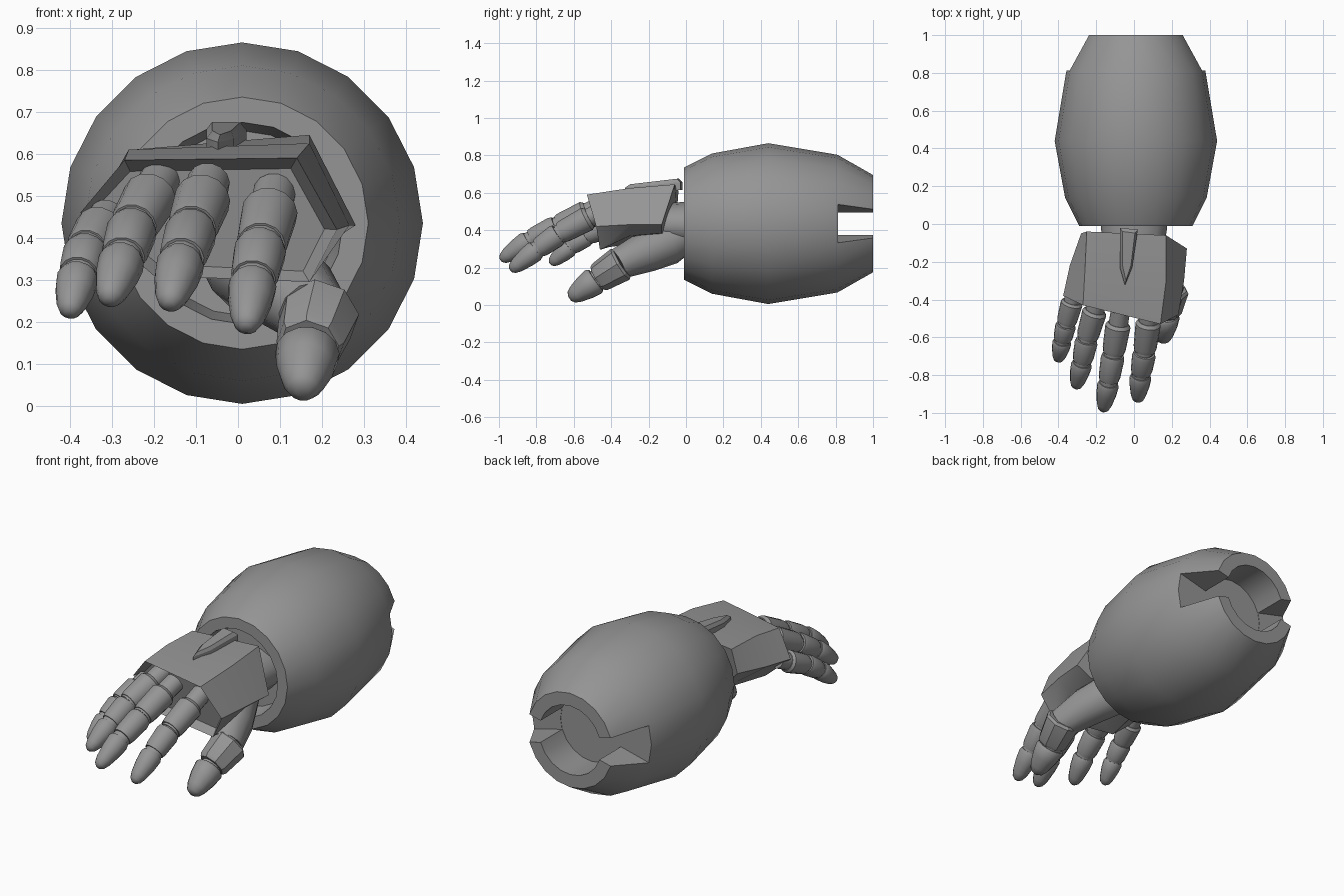
import bpy, bmesh, math
from mathutils import Vector

if "Cube" in bpy.data.objects:
    bpy.data.objects.remove(bpy.data.objects["Cube"])

grey = bpy.data.materials.new("metal grey")
grey.diffuse_color = (0.3, 0.3, 0.3, 1)
grey.use_nodes = True
grey.node_tree.nodes["Principled BSDF"].inputs["Base Color"].default_value = grey.diffuse_color


def finish(ob, angle=35):
    bpy.ops.object.select_all(action='DESELECT')
    ob.select_set(True)
    bpy.context.view_layer.objects.active = ob
    bpy.ops.object.shade_smooth_by_angle(angle=math.radians(angle))


def add(name, bm, angle=35):
    bmesh.ops.recalc_face_normals(bm, faces=bm.faces)
    me = bpy.data.meshes.new(name)
    bm.to_mesh(me)
    bm.free()
    me.materials.append(grey)
    ob = bpy.data.objects.new(name, me)
    bpy.context.collection.objects.link(ob)
    finish(ob, angle)
    return ob


def loft(name, rings, angle=35, inset=None):
    """Skin a list of point rings, capping both ends."""
    bm = bmesh.new()
    loops = [[bm.verts.new(p) for p in ring] for ring in rings]
    n = len(loops[0])
    for a, b in zip(loops, loops[1:]):
        for i in range(n):
            j = (i + 1) % n
            bm.faces.new((a[i], a[j], b[j], b[i]))
    bm.faces.new(loops[0])
    end = bm.faces.new(loops[-1])
    if inset:
        bmesh.ops.recalc_face_normals(bm, faces=bm.faces)
        bmesh.ops.inset_region(bm, faces=[end], thickness=inset[0])
        bmesh.ops.translate(bm, verts=end.verts, vec=(0, inset[1], 0))
    return add(name, bm, angle)


def turned(name, p0, p1, profile, sides=14, flat=1.0, angle=35):
    """Turned shape from p0 to p1; profile holds (fraction, radius)."""
    p0, p1 = Vector(p0), Vector(p1)
    d = p1 - p0
    u = d.cross(Vector((0, 0, 1))).normalized()
    v = u.cross(d).normalized()
    rings = []
    for t, r in profile:
        rings.append([p0 + d * t + u * r * math.cos(2 * math.pi * k / sides)
                      + v * r * flat * math.sin(2 * math.pi * k / sides)
                      for k in range(sides)])
    return loft(name, rings, angle)


# Forearm shell with a socket at each end
CX, CZ = 0.01, 0.435
forearm = turned("forearm", (CX, 0, CZ), (CX, 1, CZ),
                 [(0.10, 0.01), (0.10, 0.22), (-0.01, 0.24), (-0.01, 0.30),
                  (0.14, 0.375), (0.44, 0.43), (0.81, 0.368), (1, 0.26),
                  (1, 0.19), (0.81, 0.19), (0.81, 0.01)], sides=20)

# Flared notches cut through the elbow rim on both sides
for s in (-1, 1):
    rings = [[(CX + s * x, y, CZ + h) for x, h in
              ((0.12, -0.045), (0.42, -0.12), (0.42, 0.12), (0.12, 0.045))]
             for y in (0.812, 1.1)]
    cutter = loft("notch_cutter", rings)
    cutter.hide_render = True
    mod = forearm.modifiers.new("notch", 'BOOLEAN')
    mod.operation, mod.solver, mod.object = 'DIFFERENCE', 'EXACT', cutter
deps = bpy.context.evaluated_depsgraph_get()
cut_mesh = bpy.data.meshes.new_from_object(forearm.evaluated_get(deps))
forearm.modifiers.clear()
forearm.data = cut_mesh
for ob in [o for o in bpy.data.objects if o.name.startswith("notch_cutter")]:
    bpy.data.objects.remove(ob)
finish(forearm)

# Wrist
turned("wrist", (0, 0.12, 0.425), (0, -0.12, 0.43),
       [(0, 0.18), (0.6, 0.175), (1, 0.16)], sides=16, flat=0.7)

# Palm shell: back ring, middle ring, and hollowed knuckle end
palm_back = [(-0.25, -0.04, 0.61), (0.17, -0.06, 0.645), (0.28, -0.13, 0.43),
             (0.19, -0.13, 0.385), (-0.16, -0.07, 0.35), (-0.28, -0.05, 0.48)]
palm_mid = [(-0.26, -0.25, 0.61), (0.17, -0.30, 0.625), (0.265, -0.30, 0.43),
            (0.19, -0.30, 0.37), (-0.18, -0.24, 0.33), (-0.34, -0.22, 0.47)]
palm_front = [(-0.27, -0.43, 0.585), (0.14, -0.53, 0.59), (0.235, -0.48, 0.42),
              (0.17, -0.46, 0.295), (-0.20, -0.41, 0.31), (-0.375, -0.38, 0.46)]
loft("palm", [palm_back, palm_mid, palm_front], 30, inset=(0.03, 0.05))

# Pointed crest on the back of the hand
outline = [(-0.075, -0.02), (-0.075, -0.23), (-0.048, -0.325), (-0.01, -0.23), (0.02, -0.03)]
mx, my = -0.03, -0.15
crest = []
for k, lift in ((1, -0.03), (1, 0.012), (0.7, 0.03)):
    crest.append([(mx + (x - mx) * k, my + (y - my) * (k + 1) / 2,
                   0.648 + 0.1 * y + lift) for x, y in outline])
loft("hand_crest", crest, 20)

# Fingers: base, two joints, tip, radius
fingers = {
    "little": ((-0.33, -0.42, 0.42), (-0.36, -0.53, 0.37), (-0.38, -0.62, 0.31), (-0.402, -0.725, 0.22), 0.056),
    "ring": ((-0.21, -0.47, 0.495), (-0.25, -0.61, 0.425), (-0.275, -0.735, 0.35), (-0.308, -0.868, 0.25), 0.062),
    "middle": ((-0.085, -0.54, 0.49), (-0.11, -0.69, 0.42), (-0.135, -0.84, 0.345), (-0.164, -0.99, 0.24), 0.064),
    "index": ((0.075, -0.53, 0.46), (0.055, -0.68, 0.38), (0.036, -0.80, 0.295), (0.019, -0.938, 0.185), 0.064),
}
for name, (a, b, c, d, r) in fingers.items():
    a, b, c, d = map(Vector, (a, b, c, d))
    root = a + (a - b) * 0.6
    turned(name + "_knuckle", root, b, [(0, r * 0.8), (1, r * 0.8)])
    turned(name + "_joint", b - (b - a) * 0.2, c + (d - c) * 0.1, [(0, r * 0.78), (1, r * 0.74)])
    turned(name + "_lower_segment", a, b,
           [(-0.1, r * 0.85), (0, r * 1.05), (0.8, r * 0.96), (0.93, r * 0.88)])
    turned(name + "_middle_segment", b, c,
           [(0.02, r * 0.9), (0.15, r * 0.98), (0.75, r * 0.9), (0.9, r * 0.82)])
    turned(name + "_tip", c, d,
           [(0.0, r * 0.8), (0.1, r * 0.9), (0.4, r * 0.83), (0.75, r * 0.64),
            (0.92, r * 0.46), (1, r * 0.2)], angle=50)

# Thumb: root blending out of the wrist, armoured segment, joint and tip
root_pts = [((0.0, 0.03, 0.41), 0.12, 0.10), ((0.05, -0.10, 0.33), 0.125, 0.12),
            ((0.12, -0.22, 0.28), 0.11, 0.11), ((0.18, -0.36, 0.22), 0.085, 0.085)]
axis = Vector((0.2, -0.85, -0.45)).normalized()
side = axis.cross(Vector((0, 0, 1))).normalized()
up = side.cross(axis)
rings = []
for p, rx, rz in root_pts:
    rings.append([Vector(p) + side * rx * math.cos(k * math.pi / 6) + up * rz * math.sin(k * math.pi / 6)
                  for k in range(12)])
loft("thumb_root", rings, 45)
turned("thumb_segment", (0.195, -0.34, 0.225), (0.168, -0.48, 0.138),
       [(0, 0.085), (0.08, 0.097), (0.85, 0.082), (0.95, 0.072)], sides=8, angle=30)
turned("thumb_joint", (0.18, -0.42, 0.17), (0.162, -0.50, 0.115), [(0, 0.06), (1, 0.058)])
turned("thumb_tip", (0.166, -0.482, 0.133), (0.153, -0.622, 0.035),
       [(0, 0.068), (0.08, 0.077), (0.4, 0.069), (0.75, 0.052), (0.93, 0.036), (1, 0.016)], angle=50)
